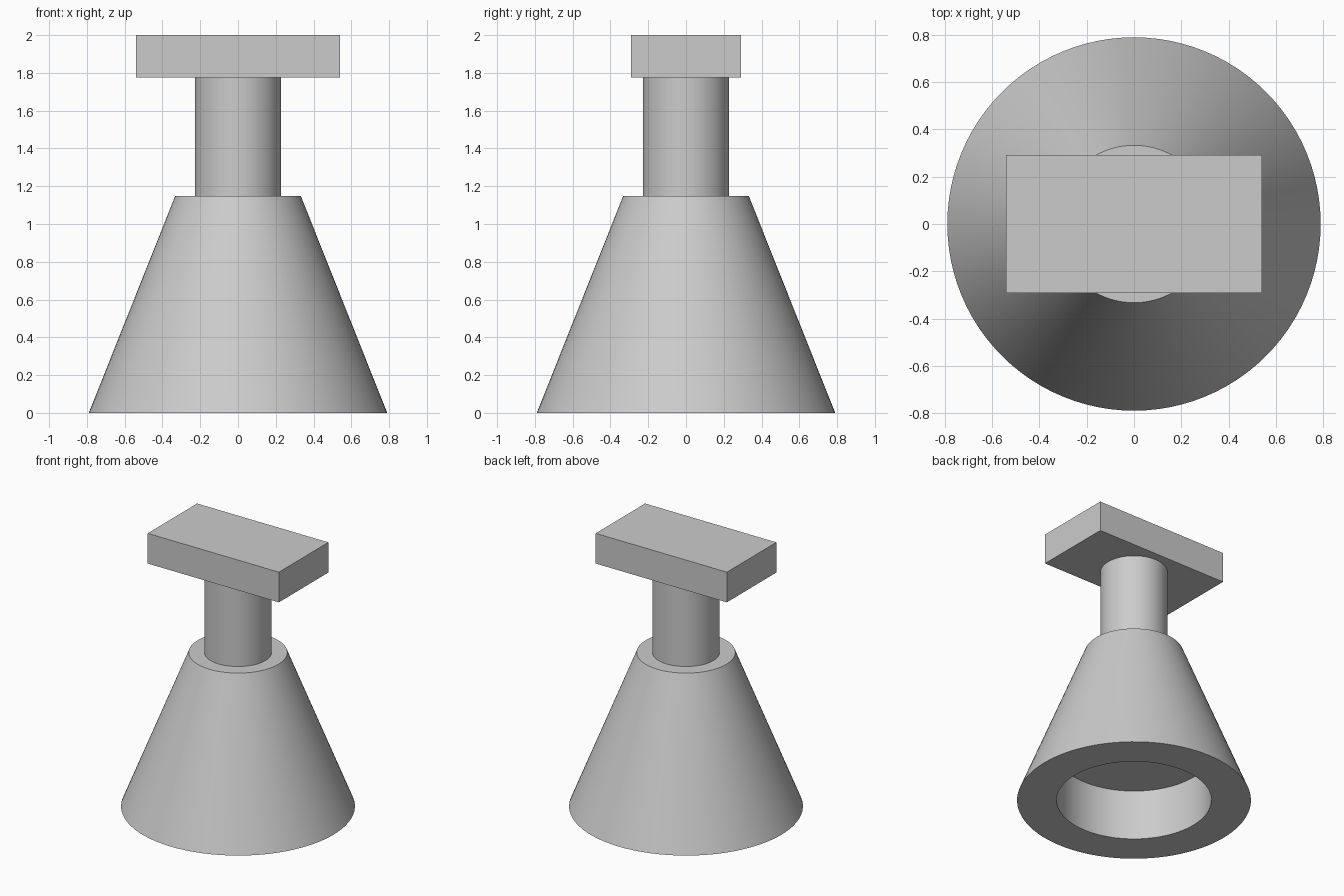
import bpy, bmesh
from math import radians, tau
from mathutils import Matrix, Vector

default = bpy.data.objects.get("Cube")
if default:
    bpy.data.objects.remove(default, do_unlink=True)

SEGMENTS = 96
BASE_R, SHOULDER_R, POST_R, RECESS_R = 0.79, 0.333, 0.228, 0.523
RECESS_TOP, SHOULDER_Z, PLATE_Z, TOP_Z = 0.373, 1.147, 1.775, 2.0

grey = bpy.data.materials.new("plain grey")
grey.use_nodes = True
colour = (0.6, 0.6, 0.6, 1)
grey.diffuse_color = colour
grey.node_tree.nodes["Principled BSDF"].inputs["Base Color"].default_value = colour


def finish(name, bm, smooth=False):
    bmesh.ops.recalc_face_normals(bm, faces=bm.faces)
    mesh = bpy.data.meshes.new(name)
    bm.to_mesh(mesh)
    bm.free()
    mesh.materials.append(grey)
    obj = bpy.data.objects.new(name, mesh)
    bpy.context.collection.objects.link(obj)
    if smooth:
        bpy.ops.object.select_all(action="DESELECT")
        obj.select_set(True)
        bpy.context.view_layer.objects.active = obj
        bpy.ops.object.shade_smooth_by_angle(angle=radians(30))
    return obj


def lathe(name, profile):
    """Revolve (radius, height) points around the z axis."""
    bm = bmesh.new()
    verts = [bm.verts.new((r, 0, z)) for r, z in profile]
    edges = [bm.edges.new(pair) for pair in zip(verts, verts[1:])]
    bmesh.ops.spin(bm, geom=verts + edges, cent=(0, 0, 0), axis=(0, 0, 1),
                   angle=tau, steps=SEGMENTS, use_duplicate=False)
    bmesh.ops.remove_doubles(bm, verts=bm.verts, dist=1e-5)
    return finish(name, bm, smooth=True)


# Tapered base with a round recess underneath
lathe("tapered_base", [(0, RECESS_TOP), (RECESS_R, RECESS_TOP), (RECESS_R, 0),
                       (BASE_R, 0), (SHOULDER_R, SHOULDER_Z),
                       (POST_R, SHOULDER_Z), (0, SHOULDER_Z)])

# Round post, closed at both ends
lathe("post", [(0, SHOULDER_Z), (POST_R, SHOULDER_Z),
               (POST_R, PLATE_Z), (0, PLATE_Z)])

# Rectangular plate on top
bm = bmesh.new()
size = Vector((1.082, 0.582, TOP_Z - PLATE_Z))
centre = Matrix.Translation((0, 0, (TOP_Z + PLATE_Z) / 2))
bmesh.ops.create_cube(bm, size=1, matrix=centre @ Matrix.Diagonal(size).to_4x4())
finish("top_plate", bm)
